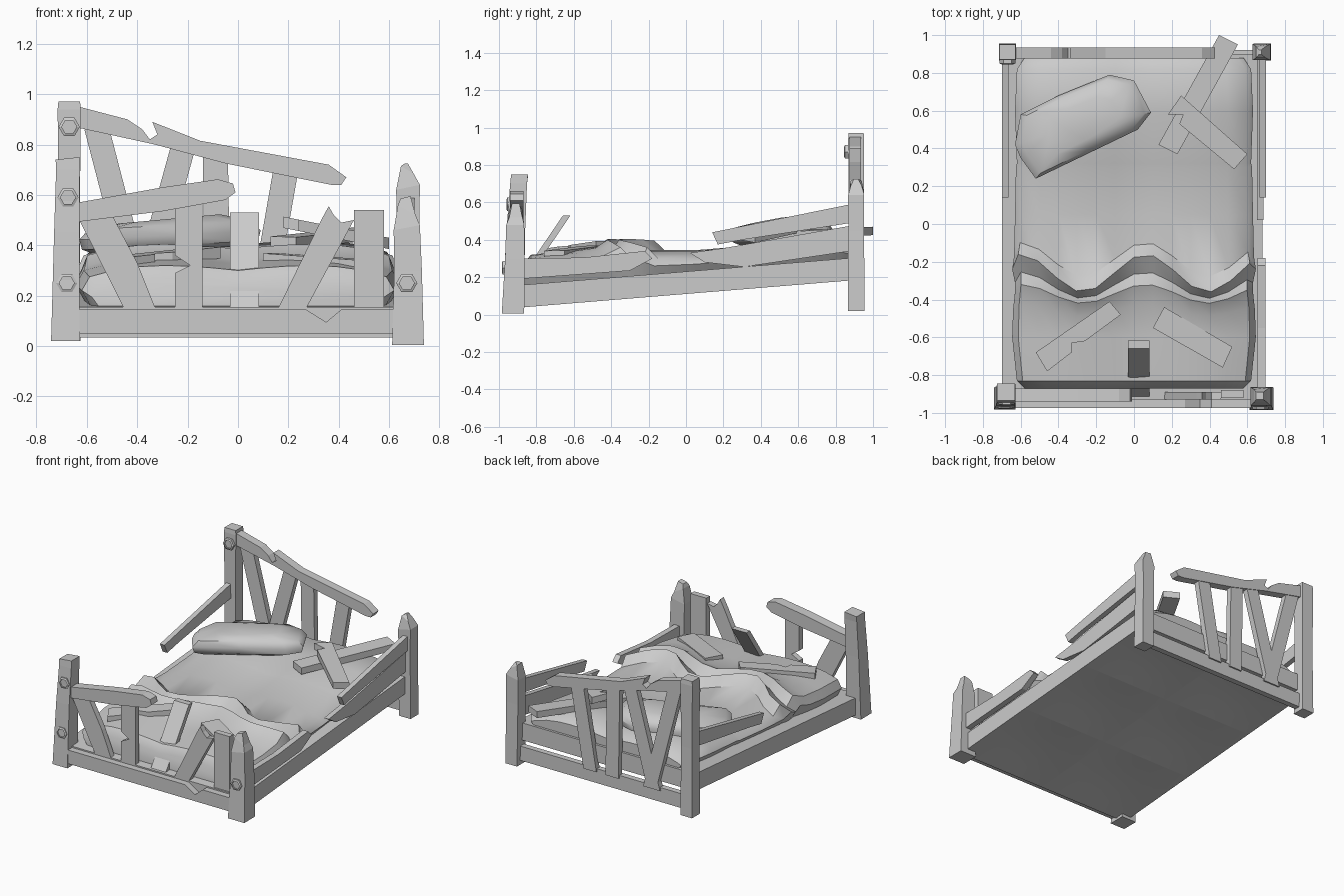
import bpy, bmesh, math
from mathutils import Vector

cube = bpy.data.objects.get("Cube")
if cube:
    bpy.data.objects.remove(cube, do_unlink=True)

grey = bpy.data.materials.new("plain grey")
grey.use_nodes = True
colour = (0.6, 0.6, 0.6, 1)
grey.diffuse_color = colour
grey.node_tree.nodes["Principled BSDF"].inputs["Base Color"].default_value = colour


def finish(name, bm, smooth=None):
    """Turn a bmesh into a named grey object."""
    bmesh.ops.recalc_face_normals(bm, faces=bm.faces[:])
    mesh = bpy.data.meshes.new(name)
    bm.to_mesh(mesh)
    bm.free()
    mesh.materials.append(grey)
    obj = bpy.data.objects.new(name, mesh)
    bpy.context.collection.objects.link(obj)
    if smooth:
        bpy.ops.object.select_all(action="DESELECT")
        obj.select_set(True)
        bpy.context.view_layer.objects.active = obj
        bpy.ops.object.shade_smooth_by_angle(angle=math.radians(smooth))
    return obj


def loft(name, rings, smooth=None):
    """Skin closed rings of equal length and cap both ends."""
    bm = bmesh.new()
    loops = [[bm.verts.new(p) for p in ring] for ring in rings]
    count = len(loops[0])
    for a, b in zip(loops, loops[1:]):
        for i in range(count):
            j = (i + 1) % count
            bm.faces.new((a[i], a[j], b[j], b[i]))
    bm.faces.new(loops[0])
    bm.faces.new(loops[-1])
    return finish(name, bm, smooth)


def board(name, profile, axis, low, high, warp=None):
    """Extrude a flat profile along one axis, optionally bending it."""
    place = {"x": lambda u, v, w: (w, u, v),
             "y": lambda u, v, w: (u, w, v),
             "z": lambda u, v, w: (u, v, w)}[axis]
    rings = []
    for w in (low, high):
        ring = [Vector(place(u, v, w)) for u, v in profile]
        rings.append([warp(p) if warp else p for p in ring])
    return loft(name, rings)


def slat(name, bottom, top, z_low, z_high, width, y, warp=None):
    """A straight board of a head or foot panel."""
    h = width / 2
    profile = [(bottom - h, z_low), (bottom + h, z_low),
               (top + h, z_high), (top - h, z_high)]
    return board(name, profile, "y", y, y + 0.04, warp)


def bolt(name, x, y, z):
    """Hexagonal bolt head with a sunken face, facing the front."""
    rings = []
    for radius, depth in ((0.042, 0.03), (0.042, -0.01), (0.03, -0.015), (0.03, -0.005)):
        rings.append([(x + radius * math.cos(i * math.pi / 3), y + depth,
                       z + radius * math.sin(i * math.pi / 3)) for i in range(6)])
    loft(name, rings)


def post(name, x, y, sections):
    """Square post from (height, half width, half depth, x shift, y shift, tilt)."""
    rings = []
    for z, w, d, dx, dy, tilt in sections:
        rings.append([(x + dx + sx * w, y + dy + sy * d, z + sx * tilt)
                      for sx, sy in ((-1, -1), (1, -1), (1, 1), (-1, 1))])
    loft(name, rings)


# Corner posts
post("front_right_post", -0.685, -0.925, [
    (0.02, .057, .058, 0, 0, 0), (0.45, .05, .05, .005, .015, 0),
    (0.7, .047, .045, .01, .03, 0), (0.745, .047, .045, .008, .035, .005)])
post("front_left_post", 0.675, -0.925, [
    (0.005, .063, .06, 0, 0, 0), (0.3, .055, .052, 0, .01, 0),
    (0.47, .052, .048, -.005, .012, .01), (0.54, .035, .035, -.005, .015, -.02),
    (0.59, .02, .02, -.01, .015, .005)])
post("back_right_post", -0.67, 0.91, [
    (0.02, .045, .045, 0, 0, 0), (0.5, .042, .04, 0, 0, 0),
    (0.94, .046, .043, 0, 0, 0), (0.97, .043, .04, 0, 0, 0)])
post("back_left_post", 0.68, 0.91, [
    (0.02, .045, .045, 0, 0, 0), (0.45, .045, .042, -.005, 0, 0),
    (0.63, .047, .043, -.005, 0, .01), (0.7, .025, .03, -.008, 0, -.015),
    (0.725, .006, .012, -.012, 0, 0)])

# Bolts on the post faces
for label, x, y, z in (("upper_front", -.675, -.945, .59), ("right_front", -.68, -.965, .25),
                       ("left_front", .67, -.97, .25), ("headboard", -.67, .86, .87)):
    bolt(label + "_bolt", x, y, z)

# Foot panel
board("foot_bottom_rail", [(-.65, .05), (.65, .05), (.65, .145), (.41, .145), (.35, .095),
                           (.27, .145)] + [(-.65, .145)], "y", -.975, -.91)
board("foot_top_rail", [(-.66, .49), (-.3, .535), (-.05, .58), (-.01, .61), (-.02, .645),
                        (-.08, .662), (-.3, .63), (-.66, .565)], "y", -.94, -.87)
board("foot_slat_leaning", [(-.45, .145), (-.35, .14), (-.32, .13), (-.4, .33),
                            (-.5, .52), (-.63, .5)], "y", -.93, -.89)
board("foot_slat_notched", [(-.25, .13), (-.14, .13), (-.14, .58), (-.25, .57), (-.25, .36),
                            (-.19, .32), (-.25, .29)], "y", -.93, -.89)


def tip_back(p):
    return p + Vector((0, 0.68 * (p.z - 0.13), 0))


slat("foot_slat_fallen", .025, .025, .13, .53, .115, -.93, tip_back)
board("foot_slat_broken", [(.15, .13), (.26, .13), (.46, .5), (.41, .49), (.38, .52),
                           (.36, .555), (.33, .5)], "y", -.93, -.89)
slat("foot_slat_end", .52, .52, .1, .54, .12, -.92)

# Head panel
slat("head_bottom_rail", 0, 0, .05, .15, 1.28, .88)
board("head_top_rail", [(-.65, .87), (-.33, .8), (-.05, .725), (.37, .64), (.41, .64), (.43, .67),
                        (.36, .72), (-.15, .815), (-.34, .89), (-.32, .84), (-.35, .82),
                        (-.38, .86), (-.44, .9), (-.65, .955)], "y", .875, .935)
for i, (low, high, top) in enumerate(((-.37, -.56, .86), (-.4, -.215, .8),
                                      (-.08, -.09, .76), (.09, .19, .7))):
    slat(f"head_slat_{i + 1}", low, high, .13, top, .1, .89)


# Sloping bed base made of two rows of three panels
def base_height(y):
    return 0.04 + 0.082 * (y + 0.86)


for row, (y0, y1) in enumerate(((-.93, -.29), (-.29, .32), (.32, .9))):
    for side, x0, x1 in (("right", -.7, 0), ("left", 0, .68)):
        bm = bmesh.new()
        bmesh.ops.create_grid(bm, x_segments=6, y_segments=6, size=0.5)
        for v in bm.verts:
            u, w = v.co.x + 0.5, v.co.y + 0.5
            bulge = 0.02 * math.sin(math.pi * u) * math.sin(math.pi * w)
            y = y0 + (y1 - y0) * w
            v.co = (x0 + (x1 - x0) * u, y, base_height(y) + bulge)
        out = bmesh.ops.extrude_face_region(bm, geom=bm.faces[:])
        for v in out["geom"]:
            if isinstance(v, bmesh.types.BMVert):
                v.co.z = base_height(v.co.y) + 0.12
        finish(f"base_panel_{side}_{row + 1}", bm, 35)

# Broken side rails
high_rail = [(.14, .44), (.88, .59), (.88, .49), (.3, .4), (.17, .375)]
low_rail = [(.02, .33), (.2, .355), (.88, .475), (.88, .34), (.31, .255), (.1, .28)]
for side, x in (("left", .665), ("right", -.7)):
    board(side + "_high_rail", high_rail, "x", x, x + .035)
board("left_low_rail", low_rail, "x", .65, .685)
board("left_front_rail", [(-.9, .19), (-.3, .235), (-.18, .3), (-.22, .34), (-.55, .305),
                          (-.9, .3)], "x", .655, .695)


# Sagging mattress with a torn fold across it
def tear(x):
    """Zigzag of the torn edge."""
    return 0.1 * math.cos(2 * math.pi * (x - 0.06) / 0.66) - 0.02


rings = []
for y, half, top, torn in ((-.87, .58, .25, 0), (-.83, .62, .3, 0), (-.6, .645, .325, 0),
                           (-.45, .64, .34, .3), (-.36, .63, .385, .5), (-.31, .63, .33, .7),
                           (-.24, .645, .385, 1), (-.17, .635, .325, .9), (.05, .63, .325, 0),
                           (.3, .625, .345, 0), (.32, .62, .35, 0), (.6, .63, .385, 0),
                           (.82, .62, .4, 0), (.88, .58, .36, 0)):
    floor = base_height(y) + 0.1
    ring = [(half * .93, y, floor), (half, y, (floor + top) / 2)]
    for i in range(13):
        u = 1 - i / 6
        x = half * .95 * u
        dome = 0.02 * abs(math.sin(math.pi * u)) - 0.025 * abs(u) ** 6
        ring.append((x, y + torn * tear(x), top + dome))
    ring += [(-half, y, (floor + top) / 2), (-half * .93, y, floor)]
    rings.append(ring)
loft("mattress", rings, 40)

# Pillow
outline = [(-.63, .42), (-.6, .58), (-.4, .68), (-.13, .79), (0, .76), (.09, .59),
           (.02, .5), (-.25, .37), (-.52, .24), (-.6, .35)]
cx, cy = -.27, .53
rings = []
for size, height in ((.8, .38), (.97, .4), (1, .44), (.9, .48), (.55, .505)):
    rings.append([(cx + size * (x - cx), cy + size * (y - cy), height + .05 * (x - cx))
                  for x, y in outline])
loft("pillow", rings, 45)

# Loose planks lying on the bed
for name, profile, z, slope_x, slope_y in (
        ("notched", [(-.52, -.68), (-.13, -.41), (-.07, -.48), (-.26, -.62), (-.33, -.63),
                     (-.33, -.68), (-.46, -.78)], .42, .05, .08),
        ("front", [(.16, -.44), (.52, -.65), (.47, -.76), (.1, -.55)], .38, -.05, .04),
        ("long", [(.45, 1), (.55, .95), (.23, .37), (.13, .42)], .395, 0, .06),
        ("crossed", [(.25, .68), (.6, .37), (.53, .29), (.24, .53), (.26, .58), (.18, .58)],
         .535, -.2, 0)):
    board(name + "_loose_plank", profile, "z", z - .03, z + .015,
          lambda p, a=slope_x, b=slope_y: p + Vector((0, 0, a * p.x + b * p.y)))
